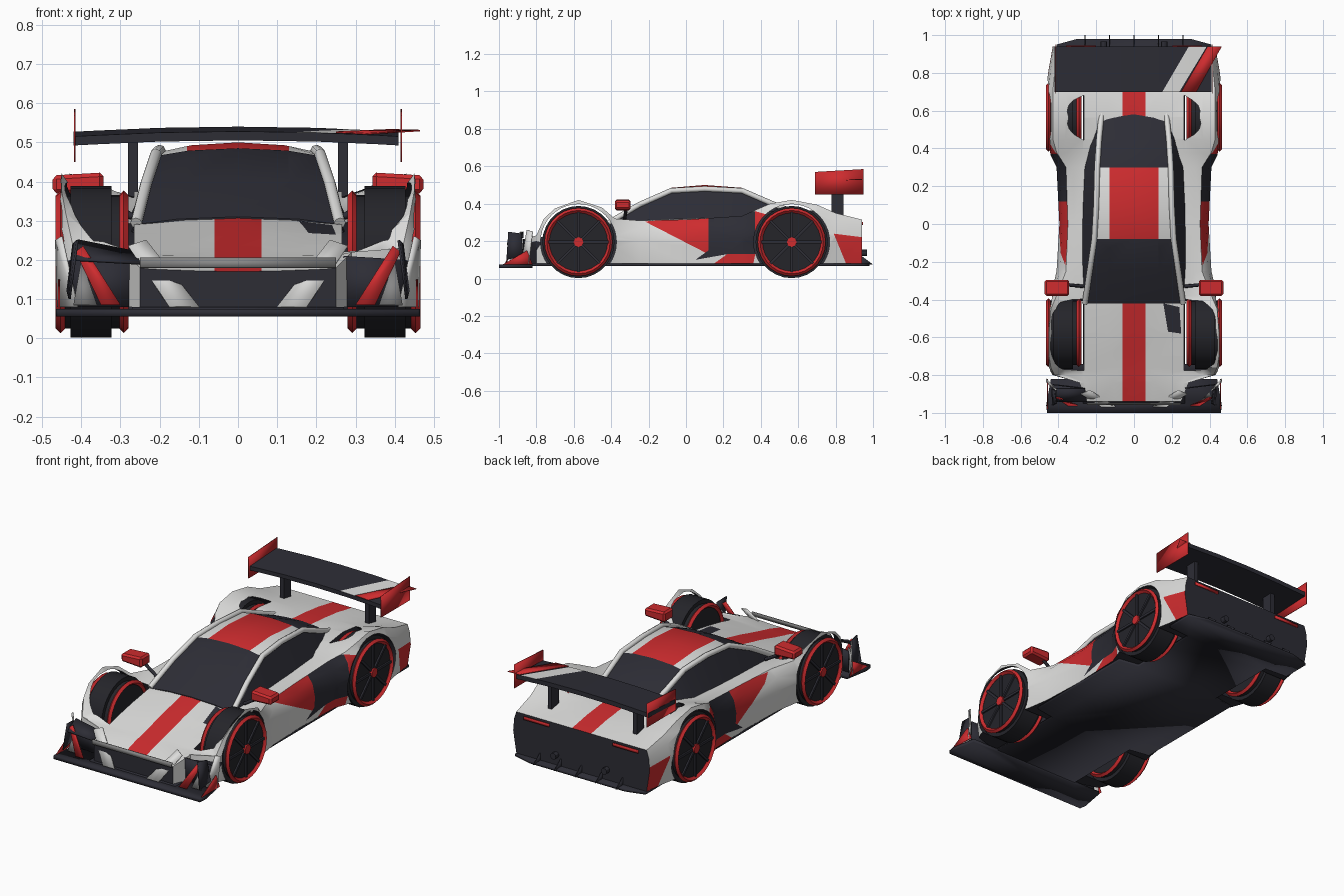
import bpy, bmesh, math
from mathutils import Matrix, Vector

if "Cube" in bpy.data.objects:
    bpy.data.objects.remove(bpy.data.objects["Cube"])

# Materials
MATS = []
def material(name, rgb):
    m = bpy.data.materials.new(name)
    m.use_nodes = True
    m.diffuse_color = (*rgb, 1)
    m.node_tree.nodes["Principled BSDF"].inputs["Base Color"].default_value = (*rgb, 1)
    MATS.append(m)
    return len(MATS) - 1

WHITE = material("white paint", (.72, .72, .71))
RED = material("red paint", (.62, .025, .028))
DARK = material("dark carbon", (.026, .026, .036))
GREY = material("grey trim", (.24, .24, .24))
BLACK = material("black rubber", (.018, .018, .023))
made = []

def make(name, bm, mat=None):
    if mat is not None:
        for f in bm.faces:
            f.material_index = mat
    me = bpy.data.meshes.new(name)
    bm.to_mesh(me)
    bm.free()
    for m in MATS:
        me.materials.append(m)
    ob = bpy.data.objects.new(name, me)
    bpy.context.collection.objects.link(ob)
    made.append(ob)
    return ob

def loft(rings):
    """Skin closed rings of points and cap both ends."""
    bm = bmesh.new()
    vs = [[bm.verts.new(p) for p in r] for r in rings]
    n = len(vs[0])
    for a, b in zip(vs, vs[1:]):
        for i in range(n):
            j = (i + 1) % n
            bm.faces.new((a[i], a[j], b[j], b[i]))
    bm.faces.new(vs[0])
    bm.faces.new(vs[-1])
    bmesh.ops.recalc_face_normals(bm, faces=bm.faces)
    return bm

def ring(y, half):
    """Mirror a half section that starts and ends on the centre plane."""
    return [(x, y, z) for x, z in half] + [(-x, y, z) for x, z in half[-2:0:-1]]

def paint(bm, poly, axes, mat, ok=lambda f: True):
    """Cut a convex outline into the faces and colour what lies inside."""
    u, v = axes
    lo = [min(p[k] for p in poly) for k in (0, 1)]
    hi = [max(p[k] for p in poly) for k in (0, 1)]
    def near(f):
        return ok(f) and all(max(w.co[a] for w in f.verts) > lo[k] and
                             min(w.co[a] for w in f.verts) < hi[k] for k, a in enumerate(axes))
    sides = list(zip(poly, poly[1:] + poly[:1]))
    for a, b in sides:
        faces = [f for f in bm.faces if near(f)]
        geom = set(faces) | {e for f in faces for e in f.edges} | {w for f in faces for w in f.verts}
        co, no = Vector(), Vector()
        co[u], co[v] = a
        no[u], no[v] = b[1] - a[1], a[0] - b[0]
        bmesh.ops.bisect_plane(bm, geom=list(geom), dist=1e-5, plane_co=co, plane_no=no)
    bm.normal_update()
    for f in bm.faces:
        c = f.calc_center_median()
        d = [(b[0]-a[0]) * (c[v]-a[1]) - (b[1]-a[1]) * (c[u]-a[0]) for a, b in sides]
        if ok(f) and (min(d) > 0 or max(d) < 0):
            f.material_index = mat

def box2(x0, x1, y0, y1):
    return [(x0, y0), (x1, y0), (x1, y1), (x0, y1)]

def plate(name, pts, mat, thick=.006):
    bm = bmesh.new()
    bm.faces.new([bm.verts.new(p) for p in pts])
    ob = make(name, bm, mat)
    mod = ob.modifiers.new("thickness", 'SOLIDIFY')
    mod.thickness, mod.offset = thick, 0
    return ob

def pair(name, pts, mat, thick=.006):
    for side, s in (("left", 1), ("right", -1)):
        plate(f"{name}_{side}", [(s * x, y, z) for x, y, z in pts], mat, thick)

def block(bm, centre, size):
    m = Matrix.Translation(centre) @ Matrix.Diagonal((*size, 1))
    return bmesh.ops.create_cube(bm, size=1, matrix=m)["verts"]

def disc(bm, x, y, z, r, depth, seg=28):
    m = Matrix.Translation((x, y, z)) @ Matrix.Rotation(math.pi / 2, 4, 'Y')
    return bmesh.ops.create_cone(bm, cap_ends=True, segments=seg, radius1=r, radius2=r, depth=depth, matrix=m)

def tube(name, pts, r, mat):
    cu = bpy.data.curves.new(name, 'CURVE')
    cu.dimensions, cu.bevel_depth, cu.bevel_resolution, cu.use_fill_caps = '3D', r, 2, True
    sp = cu.splines.new('POLY')
    sp.points.add(len(pts) - 1)
    for p, c in zip(sp.points, pts):
        p.co = (*c, 1)
    cu.materials.append(MATS[mat])
    bpy.context.collection.objects.link(bpy.data.objects.new(name, cu))

# Body shell: y, sill x, side x, fender x, fender z, inner z, centre z
STATIONS = [
    (-.94, .25, .25, .25, .18, .175, .17), (-.84, .29, .29, .29, .22, .21, .20),
    (-.80, .42, .43, .42, .23, .215, .21), (-.76, .44, .455, .44, .32, .225, .22),
    (-.70, .45, .465, .45, .375, .24, .235), (-.575, .45, .465, .45, .42, .265, .27),
    (-.45, .44, .46, .44, .38, .285, .30), (-.38, .42, .44, .41, .32, .295, .315),
    (-.25, .4, .41, .36, .31, .31, .33), (0, .39, .395, .35, .315, .32, .33),
    (.3, .4, .41, .36, .335, .33, .34), (.38, .43, .45, .41, .37, .345, .345),
    (.45, .45, .465, .43, .4, .36, .35), (.565, .45, .465, .43, .42, .375, .36),
    (.7, .45, .465, .43, .395, .36, .35), (.8, .43, .455, .42, .35, .34, .34),
    (.94, .41, .43, .41, .315, .315, .315)]
rings = []
for y, xs, xm, xp, zp, zi, zc in STATIONS:
    xi = min(.27, xp * .75)
    k = .35 if y < -.3 else .65
    rings.append(ring(y, [(0, .08), (xs, .08), (xm, zp * .65), ((xm * 2 + xp) / 3, zp * .87), (xp, zp),
                          (xp * .6 + xi * .4, zi + (zp - zi) * k), (xi, zi), (xi / 2, zc * .7 + zi * .3), (0, zc)]))
body = make("body", loft(rings), WHITE)

# Wheel wells cut from the body
AXLES = (("front", -.575), ("rear", .565))
for _, y in AXLES:
    for s in (1, -1):
        bm = bmesh.new()
        disc(bm, s * .435, y, .195, .203, .34, 40)
        cutter = make("well_cutter", bm, DARK)
        cutter.hide_render = True
        mod = body.modifiers.new("well", 'BOOLEAN')
        mod.object, mod.operation, mod.solver = cutter, 'DIFFERENCE', 'EXACT'
        bpy.context.view_layer.objects.active = body
        bpy.ops.object.modifier_apply(modifier=mod.name)
        made.remove(cutter)
        bpy.data.objects.remove(cutter)

# Body paintwork
bm = bmesh.new()
bm.from_mesh(body.data)
bmesh.ops.triangulate(bm, faces=bm.faces)
bm.normal_update()
flank = lambda f: abs(f.normal.x) > .5 and f.material_index != DARK and abs(f.calc_center_median().x) > .3
upper = lambda f: f.normal.z > .4 and f.material_index != DARK
for y0, y1 in ((-.95, -.38), (.5, .95)):
    paint(bm, box2(-.06, .06, y0, y1), (0, 1), RED, upper)
paint(bm, [(.155, -.42), (.24, -.44), (.25, -.58), (.18, -.57)], (0, 1), DARK, upper)
for poly, mat in (([(-.22, .305), (.12, .33), (.12, .13)], RED),
                  ([(.37, .13), (.4, .13), (.44, .34), (.37, .36)], RED),
                  ([(.15, .08), (.22, .13), (.37, .13), (.36, .08)], RED),
                  ([(.79, .24), (.95, .22), (.95, .07), (.86, .07)], RED),
                  ([(.12, .34), (.37, .36), (.37, .13), (.22, .13), (.12, .15)], DARK),
                  ([(.05, .1), (.12, .15), (.22, .13)], DARK)):
    paint(bm, poly, (1, 2), mat, flank)
for f in bm.faces:
    c, n = f.calc_center_median(), f.normal
    nose = n.y < -.5 and c.y < -.78 and c.z < .2
    if nose or (n.y > .8 and c.y > .9) or (n.z < -.9 and c.z < .1):
        f.material_index = DARK
bm.to_mesh(body.data)
bm.free()

# Cabin: y, base x, base z, rail x, rail z, crown z
CABIN = [(-.42, .27, .27, .26, .29, .31), (-.25, .28, .29, .235, .39, .41), (-.08, .28, .3, .21, .465, .485),
         (.1, .28, .3, .2, .475, .5), (.3, .27, .31, .195, .465, .485), (.45, .24, .32, .185, .4, .42),
         (.6, .19, .33, .17, .34, .35)]
bm = loft([ring(y, [(0, .25), (xb, zb), (xr, zr), (xr * .6, zr * .3 + zc * .7), (0, zc)])
           for y, xb, zb, xr, zr, zc in CABIN])
for f in bm.faces:
    f.material_index = DARK
roof = lambda f: f.normal.z > .7
paint(bm, box2(-.24, .24, -.08, .3), (0, 1), WHITE, roof)
paint(bm, box2(-.13, .13, -.08, .3), (0, 1), RED, roof)
make("cabin", bm)
for side, s in (("left", 1), ("right", -1)):
    tube(f"roof_rail_{side}", [(s * c[3], c[0], c[4] + .004) for c in CABIN], .015, WHITE)

# Wheels
for end, y in AXLES:
    for side, s in (("left", 1), ("right", -1)):
        name = f"{end}_wheel_{side}"
        bm = bmesh.new()
        disc(bm, s * .375, y, .195, .193, .148)
        edges = [e for e in bm.edges if abs(e.verts[0].co.x - e.verts[1].co.x) < .001]
        bmesh.ops.bevel(bm, geom=edges, offset=.022, segments=2, affect='EDGES')
        make(name + "_tyre", bm, BLACK)
        bm = bmesh.new()
        for x in (.292, .453):
            n, m = 28, 4
            grid = [[bm.verts.new((s * x + .013 * math.cos(b), y + (.169 + .013 * math.sin(b)) * math.cos(a),
                                   .195 + (.169 + .013 * math.sin(b)) * math.sin(a)))
                     for b in (math.tau * j / m for j in range(m))] for a in (math.tau * i / n for i in range(n))]
            for i in range(n):
                for j in range(m):
                    bm.faces.new((grid[i][j], grid[(i+1) % n][j], grid[(i+1) % n][(j+1) % m], grid[i][(j+1) % m]))
        disc(bm, s * .458, y, .195, .026, .016, 12)
        bmesh.ops.recalc_face_normals(bm, faces=bm.faces)
        make(name + "_rim", bm, RED)
        bm = bmesh.new()
        for i in range(8):
            vs = block(bm, (0, .085, 0), (.012, .15, .014))
            m = Matrix.Translation((s * .452, y, .195)) @ Matrix.Rotation(i * math.pi / 4, 4, 'X')
            bmesh.ops.transform(bm, matrix=m, verts=vs)
        make(name + "_spokes", bm, DARK)

# Floor, splitter and diffuser
half = [(.27, -.95), (.27, -.36), (.39, -.34), (.39, .34), (.27, .36), (.27, .78), (.41, .79), (.41, .95), (.3, .98)]
plate("floor", [(x, y, .073) for x, y in half] + [(-x, y, .073) for x, y in half[::-1]], DARK, .014)
half = [(.46, -1), (.465, -.96), (.44, -.82), (.27, -.82)]
plate("splitter", [(x, y, .065) for x, y in half] + [(-x, y, .065) for x, y in half[::-1]], DARK, .02)
for i in range(5):
    x = (i - 2) * .13
    plate(f"diffuser_fin_{i + 1}", [(x, .9, .07), (x, 1, .075), (x, .94, .12)], DARK)

# Nose trim
pair("nose_strip", [(.1, -.965, .08), (.175, -.965, .08), (.28, -.9, .235), (.235, -.88, .25)], WHITE)
pair("corner_strip", [(.3, -.96, .085), (.35, -.96, .085), (.415, -.92, .22), (.395, -.92, .235)], RED)
pair("corner_panel", [(.36, -.93, .085), (.42, -.93, .085), (.4, -.89, .2)], GREY)
pair("corner_duct", [(.25, -.87, .08), (.43, -.85, .08), (.43, -.85, .2), (.27, -.87, .21)], DARK)
pair("corner_fin", [(.41, -.88, .08), (.46, -.84, .08), (.465, -.82, .25), (.45, -.85, .26)], WHITE)
pair("end_plate_front", [(.457, -.98, .075), (.457, -.82, .075), (.457, -.85, .15)], RED)
pair("end_plate_upper", [(.43, -.96, .1), (.435, -.87, .12), (.42, -.88, .24), (.41, -.95, .25)], DARK)
plate("headlight_panel", [(-.42, -.94, .2), (-.25, -.94, .19), (-.26, -.87, .22), (-.41, -.87, .25)], DARK)
plate("nose_bar", [(-.25, -.955, .18), (.25, -.955, .18), (.25, -.95, .205), (-.25, -.95, .205)], GREY)

# Mirrors
for side, s in (("left", 1), ("right", -1)):
    bm = bmesh.new()
    vs = block(bm, (s * .408, -.338, .393), (.13, .085, .06))
    for v in vs:
        if v.co.x * s > .42:
            v.co.z = .393 + (v.co.z - .393) * .75
    bmesh.ops.bevel(bm, geom=bm.edges[:], offset=.01, segments=1, affect='EDGES')
    make(f"mirror_{side}", bm, RED)
    tube(f"mirror_stalk_{side}", [(s * .27, -.33, .31), (s * .37, -.32, .37)], .009, DARK)

# Rear wing
bm = loft([[(x, .7, z - .035), (x, .94, z - .025), (x, .94, z), (x, .7, z - .012)]
           for x, z in ((-.42, .527), (-.36, .53), (-.2, .537), (0, .54), (.2, .537), (.36, .53), (.41, .527))])
for f in bm.faces:
    f.material_index = DARK
top = lambda f: f.normal.z > .7
paint(bm, [(.15, .7), (.24, .7), (.385, .94), (.29, .94)], (0, 1), WHITE, top)
make("wing", bm)
plate("wing_stripe", [(.25, .7, .526), (.33, .7, .522), (.465, .94, .53), (.39, .94, .532)], RED, .004)
pair("wing_end_plate", [(.417, .69, .45), (.417, .95, .45), (.417, .95, .585), (.417, .69, .57)], RED, .004)
bm = bmesh.new()
for s in (1, -1):
    block(bm, (s * .268, .81, .42), (.025, .065, .18))
make("wing_supports", bm, DARK)

# Tail details
pair("tail_light", [(.2, .943, .285), (.36, .943, .285), (.36, .943, .302), (.2, .943, .302)], RED)
bm = bmesh.new()
for s in (1, -1):
    m = Matrix.Translation((s * .16, .945, .138)) @ Matrix.Rotation(math.pi / 2, 4, 'X')
    bmesh.ops.create_cone(bm, cap_ends=True, segments=12, radius1=.018, radius2=.018, depth=.045, matrix=m)
make("exhausts", bm, DARK)

# Smooth shading with sharp edges kept
bpy.ops.object.select_all(action='DESELECT')
for ob in made:
    ob.select_set(True)
bpy.context.view_layer.objects.active = body
bpy.ops.object.shade_smooth_by_angle(angle=math.radians(30))
